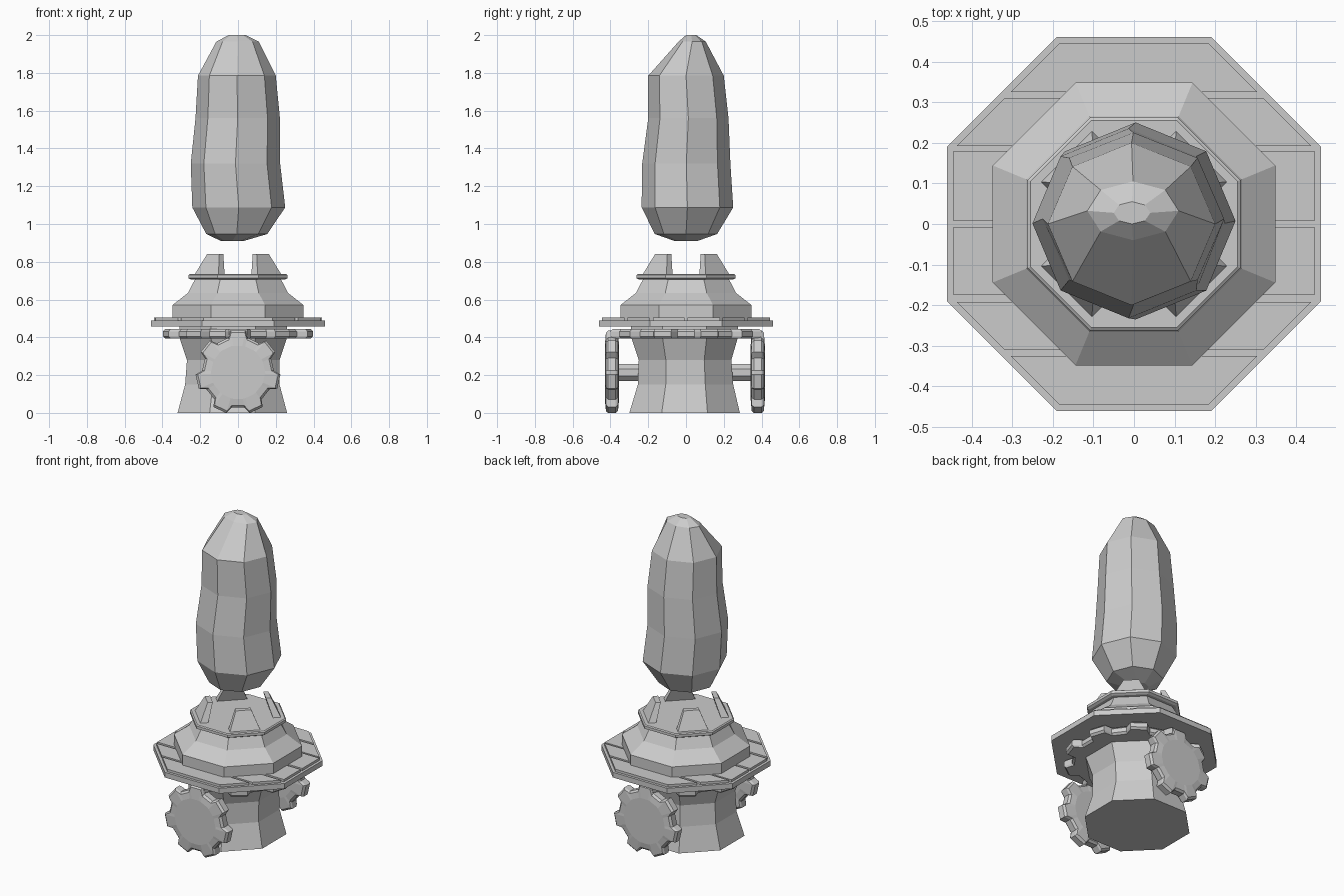
import bpy, bmesh
from math import pi, cos, sin, sqrt
from mathutils import Matrix, Vector

if "Cube" in bpy.data.objects:
    bpy.data.objects.remove(bpy.data.objects["Cube"])


def finish(name, bm, matrix=None):
    if matrix:
        bm.transform(matrix)
    bmesh.ops.recalc_face_normals(bm, faces=bm.faces)
    mesh = bpy.data.meshes.new(name)
    bm.to_mesh(mesh)
    bm.free()
    ob = bpy.data.objects.new(name, mesh)
    bpy.context.collection.objects.link(ob)
    return ob


def loft(name, rings, matrix=None):
    """Skin a list of closed rings of 3D points and cap both ends."""
    bm = bmesh.new()
    vs = [[bm.verts.new(p) for p in ring] for ring in rings]
    n = len(vs[0])
    for a, b in zip(vs, vs[1:]):
        for i in range(n):
            j = (i + 1) % n
            bm.faces.new((a[i], a[j], b[j], b[i]))
    bm.faces.new(vs[0][::-1])
    bm.faces.new(vs[-1])
    return finish(name, bm, matrix)


def oval(x0, x1, y0, y1, z, start=0.0, n=8):
    """Ring fitted between the given extents on both axes."""
    k = cos(start)
    cx, cy, rx, ry = (x0 + x1) / 2, (y0 + y1) / 2, (x1 - x0) / 2 / k, (y1 - y0) / 2 / k
    return [(cx + rx * cos(start + 2 * pi * i / n),
             cy + ry * sin(start + 2 * pi * i / n), z) for i in range(n)]


def octagon(a, z):
    return oval(-a, a, -a, a, z, pi / 8)


def gear(name, teeth, root, tip, half, dome, matrix):
    """Toothed disc lying in xy, with chamfered rims and raised hub faces."""
    step = 2 * pi / teeth

    def ring(r0, r1, z):
        pts = []
        for i in range(teeth):
            for f, r in ((-.30, r0), (-.19, r1), (.19, r1), (.30, r0)):
                a = pi / 2 + (i + f) * step
                pts.append((r * cos(a), r * sin(a), z))
        return pts
    c = 0.012
    return loft(name, [ring(root * .75, root * .75, -half - dome),
                       ring(root - c, tip - c, -half),
                       ring(root, tip, -half + c), ring(root, tip, half - c),
                       ring(root - c, tip - c, half),
                       ring(root * .75, root * .75, half + dome)], matrix)


# Waisted stone base
loft("stone_base", [oval(x0, x1, y0, y1, z, pi / 8) for x0, x1, y0, y1, z in (
    (-.32, .26, -.30, .285, 0), (-.28, .22, -.255, .25, .15),
    (-.27, .22, -.25, .24, .28), (-.31, .26, -.29, .275, .40),
    (-.31, .26, -.29, .275, .46))])

# Horizontal gear under the deck
gear("deck_gear", 10, .355, .405, .025, 0, Matrix.Translation((0, 0, .418)))

# Two upright gears and their axle
for name, y in (("front_gear", -.392), ("back_gear", .38)):
    gear(name, 7, .19, .225, .032, .006,
         Matrix.Translation((0, y, .215)) @ Matrix.Rotation(pi / 2, 4, 'X'))
loft("gear_axle", [oval(-.045, .045, -.045, .045, z, pi / 8) for z in (-.38, .38)],
     Matrix.Translation((0, 0, .215)) @ Matrix.Rotation(pi / 2, 4, 'X'))

# Octagonal deck
loft("deck", [octagon(.46, .457), octagon(.46, .49)])

# Deck planks: strips along x clipped by a smaller octagon
A = .444
corner = A * (sqrt(2) - 1)
for i, (y0, y1) in enumerate(((.325, A), (.192, .31), (.008, .18),
                              (-.175, -.008), (-.31, -.192), (-A, -.325))):
    def half_width(y):
        return min(A, A * sqrt(2) - abs(y))
    outline = [(-half_width(y0), y0), (half_width(y0), y0)]
    outline += [(half_width(y1), y1), (-half_width(y1), y1)]
    loft(f"deck_plank_{i + 1}", [[(x, y, z) for x, y in outline] for z in (.489, .505)])

# Stepped pedestal and its collar
loft("pedestal", [octagon(a, z) for a, z in (
    (.348, .49), (.348, .57), (.265, .635), (.225, .712))])
loft("collar", [octagon(a, z) for a, z in (
    (.248, .705), (.262, .713), (.262, .730), (.255, .735))])

# Four leaning prongs on the diagonals
for i in range(4):
    base = [(.19, -.09), (.237, -.09), (.237, .09), (.19, .09)]
    top = [(.155, -.045), (.185, -.045), (.185, .045), (.155, .045)]
    loft(f"prong_{i + 1}", [[(x, y, .73) for x, y in base], [(x, y, .842) for x, y in top]],
         Matrix.Rotation(pi / 4 + i * pi / 2, 4, 'Z'))

# Floating crystal, slightly uneven, with low peaks at both ends
crystal = loft("crystal", [oval(*r) for r in (
    (-.09, .03, -.06, .06, .91), (-.168, .155, -.165, .165, .947),
    (-.242, .25, -.235, .25, 1.088), (-.25, .223, -.232, .235, 1.32),
    (-.225, .222, -.20, .225, 1.56), (-.212, .20, -.20, .20, 1.785),
    (-.115, .11, -.04, .105, 1.965), (-.05, .04, 0, .055, 2.0))])
